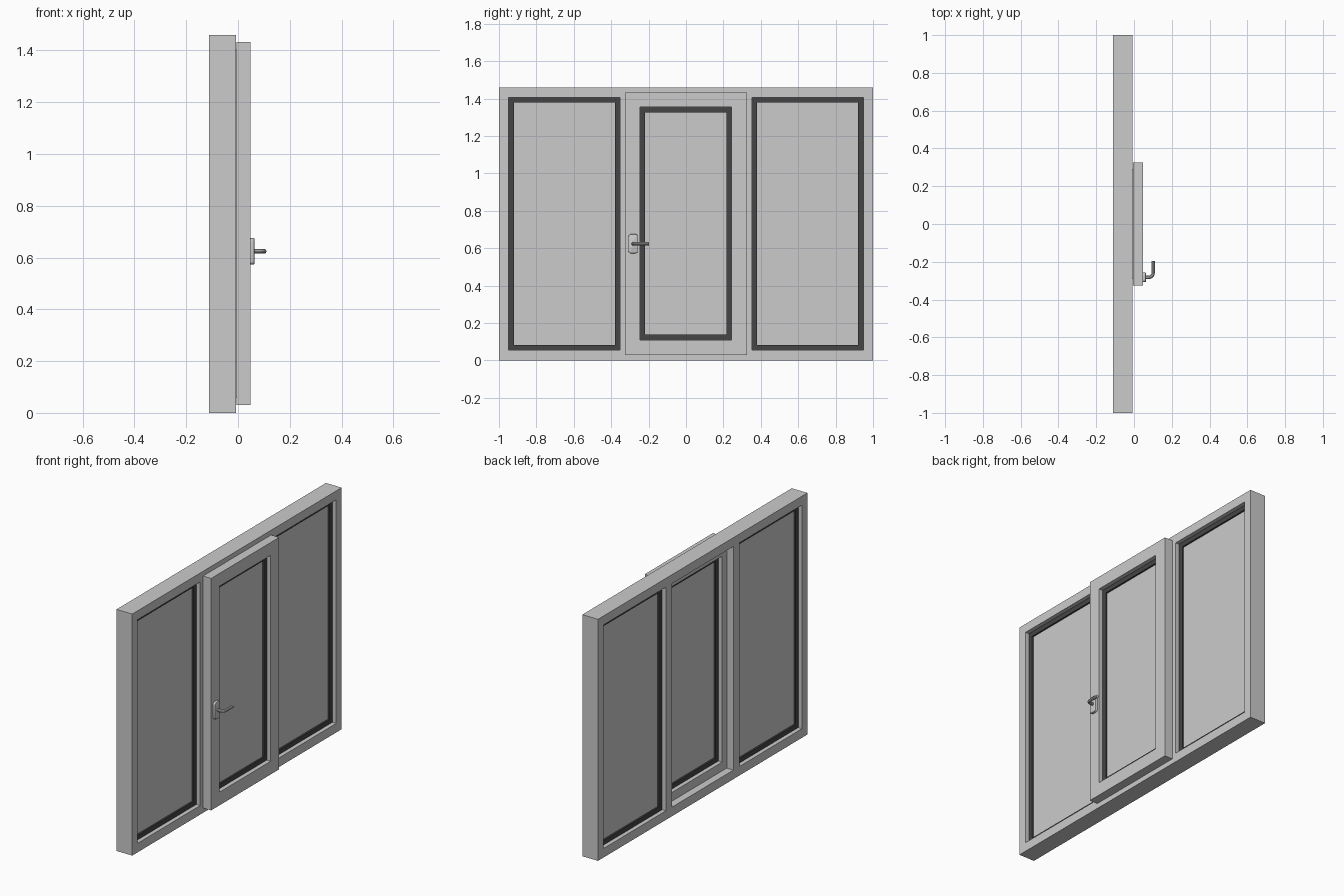
import bpy, bmesh, math
from mathutils import Matrix

if "Cube" in bpy.data.objects:
    bpy.data.objects.remove(bpy.data.objects["Cube"])

rubber = bpy.data.materials.new("dark_rubber")
rubber.diffuse_color = (0.06, 0.06, 0.06, 1)
rubber.use_nodes = True
rubber.node_tree.nodes["Principled BSDF"].inputs["Base Color"].default_value = rubber.diffuse_color

# local (x, y, z) -> world (y, z, x): profiles are drawn in the window plane
PLANE = Matrix(((0, 0, 1, 0), (1, 0, 0, 0), (0, 1, 0, 0), (0, 0, 0, 1)))


def curve_to_object(name, curve, matrix=None, mat=None):
    tmp = bpy.data.objects.new("tmp", curve)
    bpy.context.collection.objects.link(tmp)
    deps = bpy.context.evaluated_depsgraph_get()
    mesh = bpy.data.meshes.new_from_object(tmp.evaluated_get(deps))
    bpy.data.objects.remove(tmp)
    bm = bmesh.new()
    bm.from_mesh(mesh)
    bmesh.ops.remove_doubles(bm, verts=bm.verts, dist=1e-5)
    if matrix:
        bm.transform(matrix)
    bmesh.ops.recalc_face_normals(bm, faces=bm.faces)
    for f in bm.faces:
        f.smooth = False
    bm.to_mesh(mesh)
    bm.free()
    mesh.name = name
    mesh.materials.clear()
    if mat:
        mesh.materials.append(mat)
    ob = bpy.data.objects.new(name, mesh)
    bpy.context.collection.objects.link(ob)
    return ob


def panel(name, rects, x0, x1, mat=None):
    """Slab from x0 to x1; first rect (y0, y1, z0, z1) is the outline, others are holes."""
    cu = bpy.data.curves.new(name, 'CURVE')
    cu.dimensions = '2D'
    cu.fill_mode = 'BOTH'
    cu.extrude = (x1 - x0) / 2
    for y0, y1, z0, z1 in rects:
        sp = cu.splines.new('POLY')
        sp.points.add(3)
        for p, (y, z) in zip(sp.points, ((y0, z0), (y1, z0), (y1, z1), (y0, z1))):
            p.co = (y, z, 0, 1)
        sp.use_cyclic_u = True
    return curve_to_object(name, cu, Matrix.Translation(((x0 + x1) / 2, 0, 0)) @ PLANE, mat)


def inset(r, d):
    return (r[0] + d, r[1] - d, r[2] + d, r[3] - d)


def glazing(name, opening, x0, x1):
    inner = inset(opening, 0.028)
    panel(name + "_gasket", [opening, inner], x0, x1, rubber)
    panel(name + "_glass", [inner], x0 + 0.01, x1 - 0.01)


# fixed outer frame with two side lights and a middle opening
left = (-0.948, -0.352, 0.055, 1.406)
right = (0.352, 0.948, 0.055, 1.406)
middle = (-0.292, 0.292, 0.055, 1.406)
panel("outer_frame", [(-1, 1, 0, 1.46), left, middle, right], -0.112, -0.007)
glazing("left_pane", left, -0.087, -0.032)
glazing("right_pane", right, -0.087, -0.032)

# opening sash: overlapping front flange and body set inside the frame
sash_hole = (-0.246, 0.244, 0.11, 1.354)
panel("sash_flange", [(-0.325, 0.325, 0.03, 1.432), sash_hole], -0.006, 0.048)
panel("sash_body", [inset(middle, 0.002), sash_hole], -0.07, -0.006)
glazing("sash_pane", sash_hole, -0.045, 0.022)

# handle plate with rounded corners
plate = panel("handle_plate", [(-0.307, -0.258, 0.573, 0.675)], 0.046, 0.063)
bm = bmesh.new()
bm.from_mesh(plate.data)
corners = [e for e in bm.edges if abs(e.verts[0].co.x - e.verts[1].co.x) > 0.01]
bmesh.ops.bevel(bm, geom=corners, offset=0.012, segments=4, profile=0.5, affect='EDGES')
front = [e for e in bm.edges if all(v.co.x > 0.062 for v in e.verts) and len(e.link_faces) == 2
         and e.calc_face_angle(0) > 0.5]
bmesh.ops.bevel(bm, geom=front, offset=0.003, segments=2, profile=0.5, affect='EDGES')
bm.to_mesh(plate.data)
bm.free()

# bent lever swept along a path
R = 0.022
cx, cy = 0.101 - R, -0.282 + R
path = [(0.058, -0.282)]
path += [(cx + R * math.sin(a), cy - R * math.cos(a))
         for a in (math.pi / 2 * i / 8 for i in range(9))]
path.append((0.101, -0.197))
cu = bpy.data.curves.new("handle_lever", 'CURVE')
cu.dimensions = '3D'
cu.bevel_depth = 0.009
cu.bevel_resolution = 3
cu.use_fill_caps = True
sp = cu.splines.new('POLY')
sp.points.add(len(path) - 1)
for p, (x, y) in zip(sp.points, path):
    p.co = (x, y, 0.624, 1)
lever = curve_to_object("handle_lever", cu)

for ob in (plate, lever):
    bpy.ops.object.select_all(action='DESELECT')
    ob.select_set(True)
    bpy.context.view_layer.objects.active = ob
    bpy.ops.object.shade_smooth_by_angle(angle=math.radians(35))
